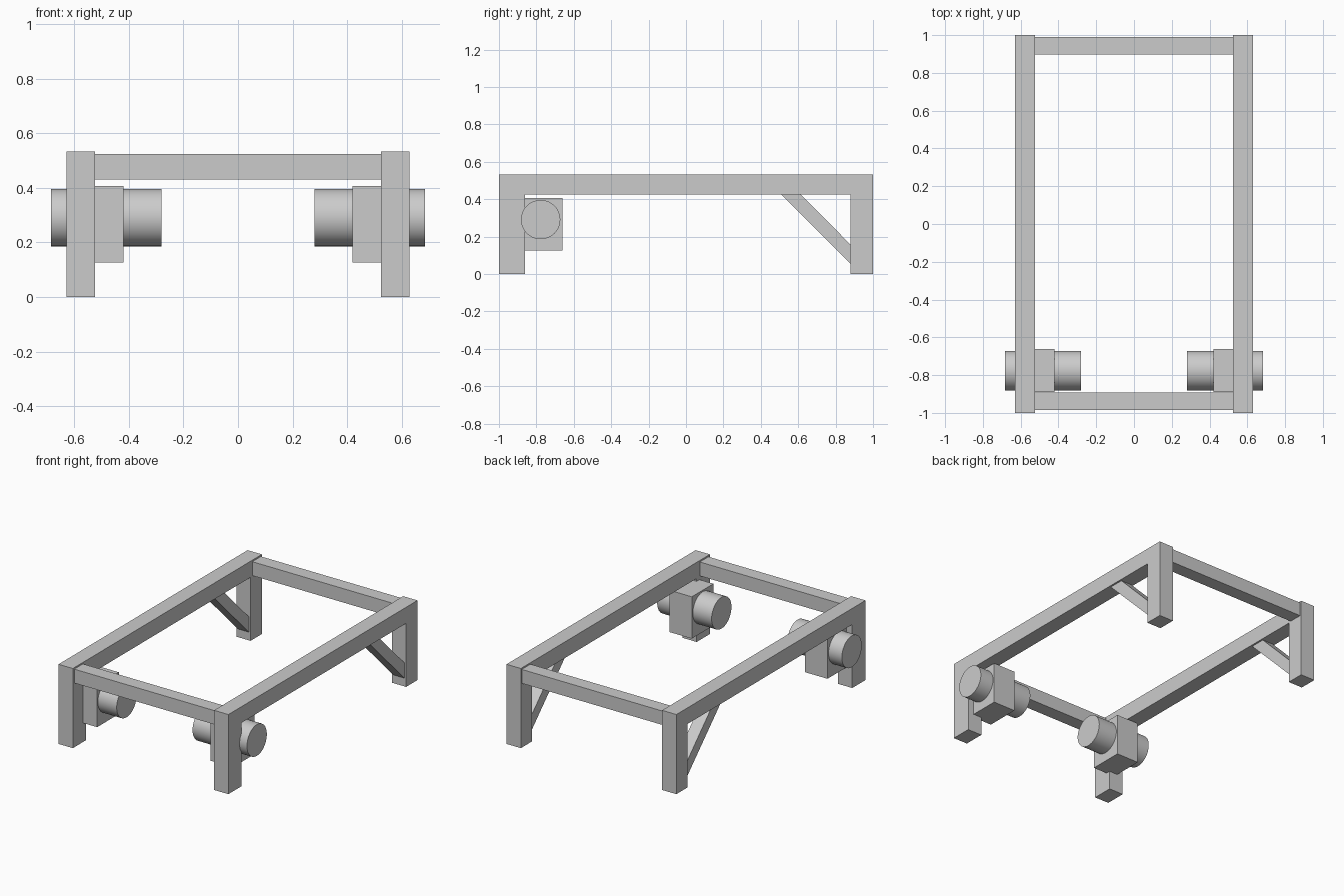
import bpy, bmesh
from math import pi

if "Cube" in bpy.data.objects:
    bpy.data.objects.remove(bpy.data.objects["Cube"])


def extrude_profile(name, yz, x0, x1):
    """Solid from a y-z outline, extruded along x."""
    bm = bmesh.new()
    face = bm.faces.new([bm.verts.new((x0, y, z)) for y, z in yz])
    out = bmesh.ops.extrude_face_region(bm, geom=[face])
    verts = [v for v in out["geom"] if isinstance(v, bmesh.types.BMVert)]
    bmesh.ops.translate(bm, verts=verts, vec=(x1 - x0, 0, 0))
    bmesh.ops.recalc_face_normals(bm, faces=bm.faces)
    mesh = bpy.data.meshes.new(name)
    bm.to_mesh(mesh)
    bm.free()
    obj = bpy.data.objects.new(name, mesh)
    bpy.context.collection.objects.link(obj)
    return obj


def box(name, x, y, z):
    return extrude_profile(name, [(y[0], z[0]), (y[1], z[0]), (y[1], z[1]), (y[0], z[1])], *x)


def span(a, b, side):
    return sorted((a * side, b * side))


for side, label in ((-1, "left"), (1, "right")):
    # Long rail with front and back legs as one U-shaped frame
    extrude_profile(label + "_side_frame",
                    [(-1, 0), (-0.86, 0), (-0.86, 0.425), (0.88, 0.425),
                     (0.88, 0), (1, 0), (1, 0.533), (-1, 0.533)],
                    *span(0.523, 0.629, side))
    # Diagonal brace at the back leg
    extrude_profile(label + "_brace",
                    [(0.505, 0.43), (0.609, 0.43), (0.885, 0.152), (0.885, 0.05)],
                    *span(0.535, 0.617, side))
    # Bearing block inside the front leg
    box(label + "_bearing_block", span(0.42, 0.585, side), (-0.89, -0.661), (0.126, 0.406))
    # Round roller through the block
    bpy.ops.mesh.primitive_cylinder_add(vertices=48, radius=0.105, depth=0.403,
                                        location=(0.4825 * side, -0.777, 0.291),
                                        rotation=(0, pi / 2, 0))
    bpy.context.object.name = label + "_roller"
    bpy.ops.object.shade_smooth_by_angle()

# Cross bars joining the side frames
box("front_cross_bar", (-0.523, 0.523), (-0.985, -0.893), (0.43, 0.523))
box("back_cross_bar", (-0.523, 0.523), (0.898, 0.99), (0.43, 0.523))
